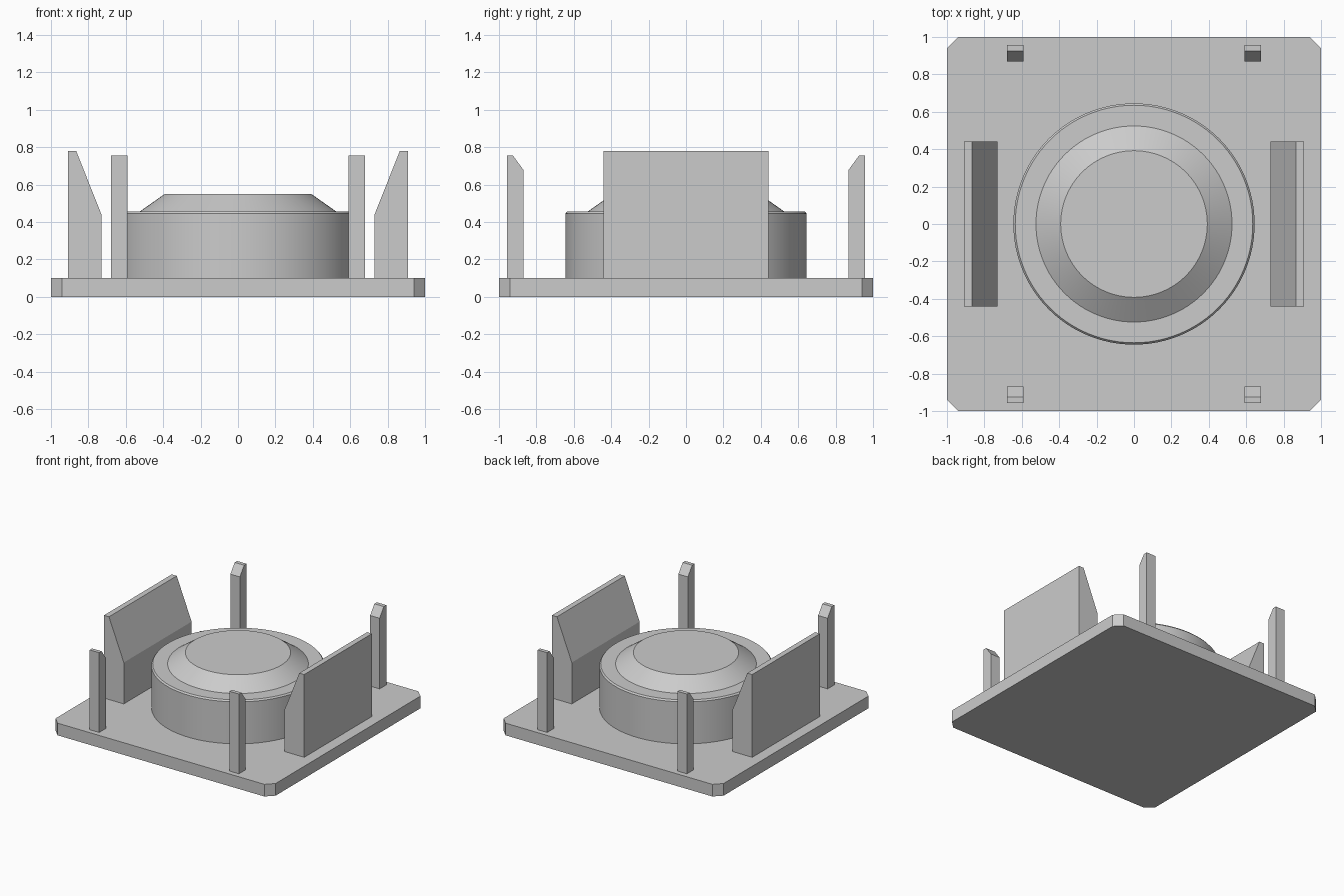
import bpy, bmesh, math

cube = bpy.data.objects.get("Cube")
if cube:
    bpy.data.objects.remove(cube, do_unlink=True)

grey = bpy.data.materials.new("plain_grey")
grey.use_nodes = True
color = (0.6, 0.6, 0.6, 1)
grey.diffuse_color = color
grey.node_tree.nodes["Principled BSDF"].inputs["Base Color"].default_value = color


def finish(name, bm):
    bmesh.ops.recalc_face_normals(bm, faces=bm.faces)
    mesh = bpy.data.meshes.new(name)
    bm.to_mesh(mesh)
    bm.free()
    mesh.materials.append(grey)
    obj = bpy.data.objects.new(name, mesh)
    bpy.context.collection.objects.link(obj)
    return obj


def prism(name, points, offset):
    """Extrude a closed outline of 3D points along an offset."""
    bm = bmesh.new()
    face = bm.faces.new([bm.verts.new(p) for p in points])
    ext = bmesh.ops.extrude_face_region(bm, geom=[face])
    moved = [v for v in ext["geom"] if isinstance(v, bmesh.types.BMVert)]
    bmesh.ops.translate(bm, verts=moved, vec=offset)
    return finish(name, bm)


def lathe(name, profile, segments=96):
    """Stack rings of (radius, height), capped at both ends."""
    bm = bmesh.new()
    rings = []
    for r, z in profile:
        angles = [math.tau * i / segments for i in range(segments)]
        rings.append([bm.verts.new((r * math.cos(a), r * math.sin(a), z)) for a in angles])
    for low, high in zip(rings, rings[1:]):
        for i in range(segments):
            j = (i + 1) % segments
            bm.faces.new((low[i], low[j], high[j], high[i]))
    bm.faces.new(rings[0])
    bm.faces.new(rings[-1])
    obj = finish(name, bm)
    bpy.ops.object.select_all(action="DESELECT")
    obj.select_set(True)
    bpy.context.view_layer.objects.active = obj
    bpy.ops.object.shade_smooth_by_angle(angle=math.radians(25))
    return obj


# Square base with clipped corners
c = 0.94
outline = [(1, -c), (1, c), (c, 1), (-c, 1), (-1, c), (-1, -c), (-c, -1), (c, -1)]
prism("base_plate", [(x, y, 0) for x, y in outline], (0, 0, 0.1))

# Round drum with a narrow bevelled rim, and a raised conical cap
lathe("drum", [(0.645, 0.1), (0.645, 0.445), (0.635, 0.457)])
lathe("drum_cap", [(0.527, 0.455), (0.392, 0.55)])

# Side walls, sloping toward the drum
wall = [(0.73, 0.1), (0.91, 0.1), (0.91, 0.78), (0.865, 0.78), (0.73, 0.44)]
for side, s in (("left", 1), ("right", -1)):
    prism(side + "_wall", [(s * x, -0.44, z) for x, z in wall], (0, 0.88, 0))

# Four corner posts with tops sloping inward
post = [(0.87, 0.1), (0.957, 0.1), (0.957, 0.755), (0.925, 0.755), (0.87, 0.68)]
for side, sx in (("left", 1), ("right", -1)):
    for end, sy in (("front", -1), ("back", 1)):
        prism(f"{end}_{side}_post", [(sx * 0.635 - 0.043, sy * y, z) for y, z in post],
              (0.086, 0, 0))
